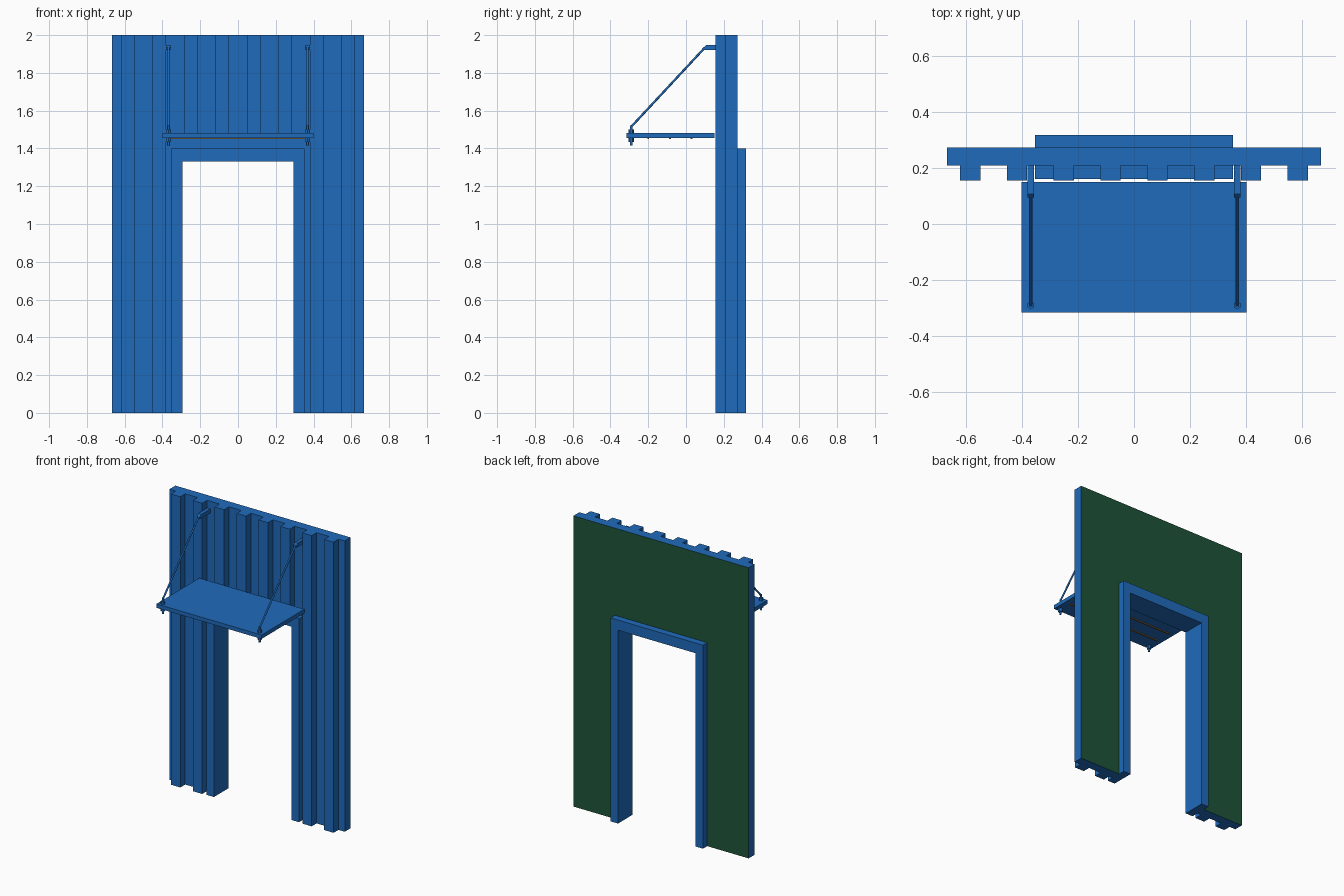
import bpy, bmesh, math
from mathutils import Vector

if "Cube" in bpy.data.objects:
    bpy.data.objects.remove(bpy.data.objects["Cube"])


def material(name, rgb):
    m = bpy.data.materials.new(name)
    m.diffuse_color = (*rgb, 1)
    m.use_nodes = True
    m.node_tree.nodes["Principled BSDF"].inputs["Base Color"].default_value = m.diffuse_color
    return m


BLUE = material("blue_paint", (0.014, 0.147, 0.5))
GREEN = material("green_lining", (0.013, 0.09, 0.042))
BROWN = material("brown_batten", (0.3, 0.16, 0.06))


def finish(name, bm, mats):
    bmesh.ops.recalc_face_normals(bm, faces=bm.faces)
    me = bpy.data.meshes.new(name)
    bm.to_mesh(me)
    bm.free()
    for m in mats:
        me.materials.append(m)
    ob = bpy.data.objects.new(name, me)
    bpy.context.collection.objects.link(ob)
    return ob


def prism(name, pts, axis, a, b, mat=BLUE):
    """Extrude a 2D outline along x (pts = y,z) or y (pts = x,z)."""
    place = (lambda p, t: (t, p[0], p[1])) if axis == 'x' else (lambda p, t: (p[0], t, p[1]))
    bm = bmesh.new()
    face = bm.faces.new([bm.verts.new(place(p, a)) for p in pts])
    ext = bmesh.ops.extrude_face_region(bm, geom=[face])
    shift = Vector(place((0, 0), b - a))
    for v in ext["geom"]:
        if isinstance(v, bmesh.types.BMVert):
            v.co += shift
    return finish(name, bm, [mat])


def box(name, x, y, z, mat=BLUE):
    return prism(name, [(x[0], z[0]), (x[1], z[0]), (x[1], z[1]), (x[0], z[1])], 'y', *y, mat)


def rod(name, p, q, r, sides=8):
    p, q = Vector(p), Vector(q)
    d = q - p
    bm = bmesh.new()
    bmesh.ops.create_cone(bm, cap_ends=True, segments=sides, radius1=r, radius2=r, depth=d.length)
    bm.transform(d.to_track_quat('Z', 'Y').to_matrix().to_4x4())
    bmesh.ops.translate(bm, verts=bm.verts, vec=(p + q) / 2)
    ob = finish(name, bm, [BLUE])
    bpy.context.view_layer.objects.active = ob
    ob.select_set(True)
    bpy.ops.object.shade_smooth_by_angle(angle=math.radians(50))
    ob.select_set(False)
    return ob


def arch(w_out, z_out, w_in, z_in):
    return [(-w_out, 0), (-w_out, z_out), (w_out, z_out), (w_out, 0),
            (w_in, 0), (w_in, z_in), (-w_in, z_in), (-w_in, 0)]


# Wall sheet with a green inner lining on its back face
wall = prism("wall_panel", arch(0.667, 2, 0.352, 1.4), 'y', 0.208, 0.272)
wall.data.materials.append(GREEN)
for f in wall.data.polygons:
    if f.normal.y > 0.9:
        f.material_index = 1

# Door frame passing through the wall
prism("door_frame", arch(0.352, 1.4, 0.295, 1.33), 'y', 0.16, 0.318)

# Vertical ribs, the middle ones stop above the door
for i in range(8):
    cx = (i - 3.5) / 6
    bottom = 1.455 if abs(cx) < 0.35 else 0
    box("wall_rib", (cx - 0.036, cx + 0.036), (0.155, 0.208), (bottom, 2))

# Canopy with battens below
box("canopy", (-0.4, 0.4), (-0.315, 0.15), (1.455, 1.482))
for y in (-0.2, -0.085, 0.03):
    box("canopy_batten", (-0.36, 0.36), (y - 0.005, y + 0.005), (1.449, 1.456), BROWN)

# Hangers: wall bracket, sloping rod, bolt and nuts on each side
for s in (-1, 1):
    x = 0.368 * s
    prism("hanger_bracket", [(0.209, 1.92), (0.209, 1.947), (0.107, 1.947), (0.095, 1.935), (0.095, 1.92)],
          'x', x - 0.012, x + 0.012)
    rod("hanger_rod", (x, -0.29, 1.515), (x, 0.1, 1.934), 0.006)
    rod("hanger_bolt", (x, -0.29, 1.415), (x, -0.29, 1.522), 0.007)
    rod("upper_nut", (x, -0.29, 1.482), (x, -0.29, 1.5), 0.014, 6)
    rod("lower_nut", (x, -0.29, 1.433), (x, -0.29, 1.455), 0.014, 6)
